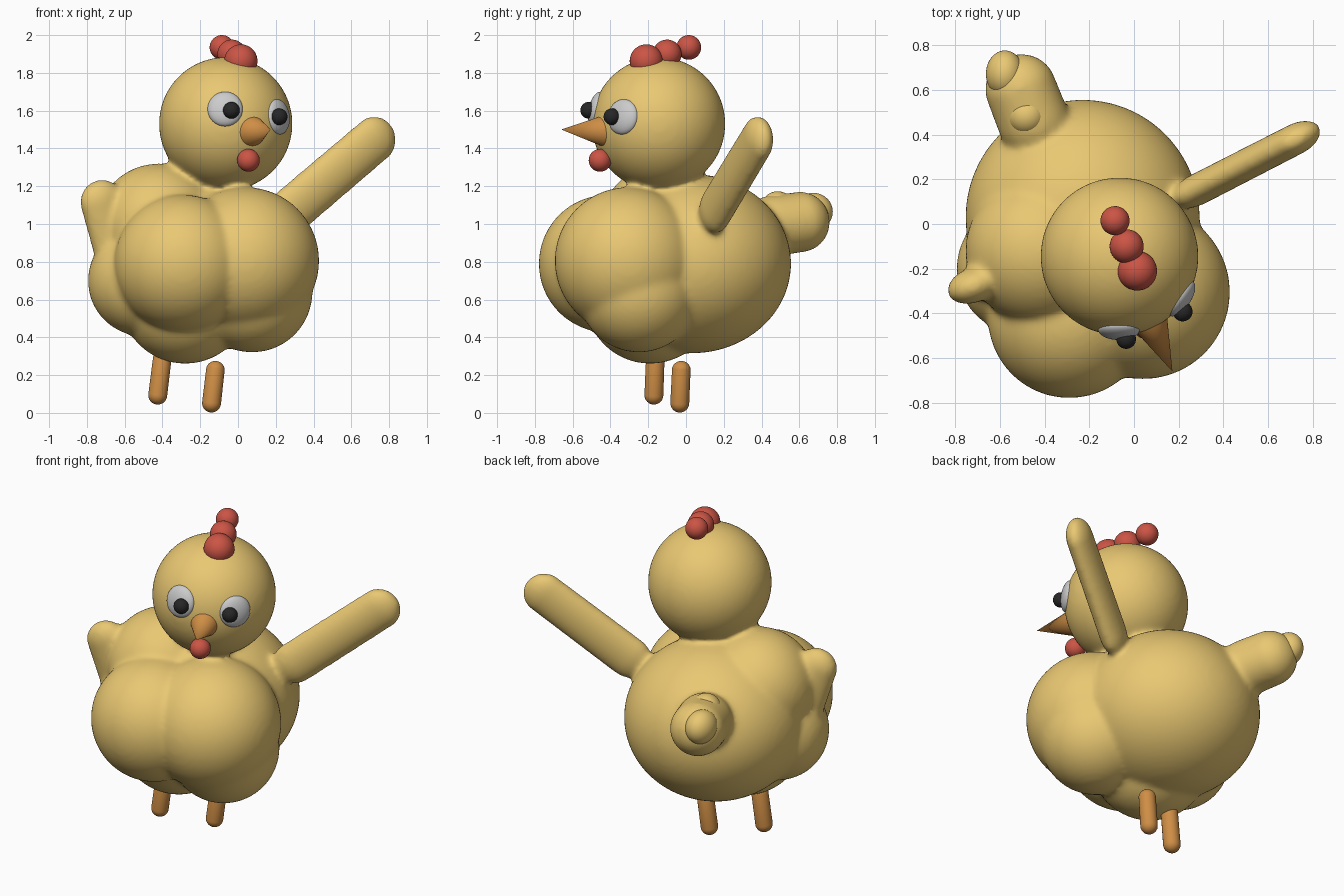
import bpy, bmesh
from mathutils import Vector, Matrix

if "Cube" in bpy.data.objects:
    bpy.data.objects.remove(bpy.data.objects["Cube"])


def material(name, rgb):
    m = bpy.data.materials.new(name)
    m.diffuse_color = (*rgb, 1)
    m.use_nodes = True
    m.node_tree.nodes["Principled BSDF"].inputs["Base Color"].default_value = m.diffuse_color
    return m


YELLOW = material("yellow", (0.82, 0.58, 0.17))
RED = material("red", (0.6, 0.09, 0.06))
ORANGE = material("orange", (0.62, 0.27, 0.06))
BLACK = material("black", (0.02, 0.02, 0.02))
WHITE = material("white", (0.8, 0.8, 0.8))


def frame(axis, up=(0, 0, 1)):
    # local z runs along axis, local x stays as close to up as possible
    z = Vector(axis).normalized()
    y = z.cross(Vector(up)).normalized()
    x = y.cross(z)
    return Matrix((x, y, z)).transposed().to_4x4()


def add_ball(bm, c, r, rot=Matrix()):
    r = (r, r, r) if isinstance(r, (int, float)) else r
    m = Matrix.Translation(c) @ rot @ Matrix.Diagonal((*r, 1))
    bmesh.ops.create_uvsphere(bm, u_segments=64, v_segments=32, radius=1, matrix=m)


def add_capsule(bm, a, b, wide, thin, up=(0, 0, 1)):
    # rounded bar between cap centres a and b, with a flattened section
    a, b = Vector(a), Vector(b)
    new = bmesh.ops.create_uvsphere(bm, u_segments=32, v_segments=16, radius=1)["verts"]
    m, half = frame(b - a, up), (b - a).length / 2
    for v in new:
        z = v.co.z * wide
        z += half if v.co.z > 0.001 else -half
        v.co = (a + b) / 2 + m @ Vector((v.co.x * wide, v.co.y * thin, z))


def finish(bm, name, mat):
    me = bpy.data.meshes.new(name)
    bm.to_mesh(me)
    bm.free()
    for p in me.polygons:
        p.use_smooth = True
    me.materials.append(mat)
    ob = bpy.data.objects.new(name, me)
    bpy.context.collection.objects.link(ob)
    return ob


def ball(name, c, r, mat, rot=Matrix()):
    bm = bmesh.new()
    add_ball(bm, c, r, rot)
    return finish(bm, name, mat)


# Body, breast, thighs, head, wings and tail fused into one soft skin
bm = bmesh.new()
for c, r in [((-0.23, 0.03, 0.79), (0.525, 0.527, 0.475)),  # belly
             ((-0.42, -0.12, 0.985), 0.335),     # right shoulder
             ((-0.29, -0.415, 0.79), 0.365),     # right breast
             ((0.04, -0.305, 0.805), 0.39),      # left breast
             ((-0.5, -0.2, 0.7), 0.295),         # right hip
             ((-0.28, -0.19, 0.605), 0.345),     # right thigh
             ((0.075, -0.25, 0.64), 0.32),       # left thigh
             ((-0.065, -0.145, 1.53), 0.354)]:   # head
    add_ball(bm, c, r)
add_capsule(bm, (0.285, 0.155, 1.075), (0.72, 0.378, 1.445), 0.128, 0.072)
add_capsule(bm, (-0.63, -0.23, 0.8), (-0.72, -0.275, 1.115), 0.122, 0.08, (-1, -0.35, 0))
add_capsule(bm, (-0.45, 0.46, 0.99), (-0.505, 0.6, 1.01), 0.163, 0.163)  # tail
body = finish(bm, "body", YELLOW)
rm = body.modifiers.new("fuse", "REMESH")
rm.mode, rm.voxel_size, rm.use_smooth_shade = "VOXEL", 0.015, True
sm = body.modifiers.new("soften", "SMOOTH")
sm.factor, sm.iterations = 0.5, 18

# Tail tufts
ball("tail_tuft_upper", (-0.48, 0.485, 1.085), 0.088, YELLOW)
ball("tail_tuft_tip", (-0.578, 0.672, 1.065), (0.085, 0.105, 0.1), YELLOW)

# Comb and wattle
for i, (c, r) in enumerate([((-0.085, 0.015, 1.935), 0.065),
                            ((-0.033, -0.1, 1.9), 0.076),
                            ((0.015, -0.21, 1.863), 0.088)]):
    ball(f"comb_{i}", c, r, RED)
ball("wattle", (0.055, -0.455, 1.337), 0.06, RED)

# Eyes: discs lying on the head, with round pupils
head = Vector((-0.065, -0.145, 1.53))
for side, eye, pupil in [("right", (-0.068, -0.473, 1.608), (-0.035, -0.515, 1.602)),
                         ("left", (0.211, -0.333, 1.567), (0.218, -0.392, 1.568))]:
    ball(f"{side}_eye", eye, (0.094, 0.093, 0.042), WHITE, frame(Vector(eye) - head))
    ball(f"{side}_pupil", pupil, 0.044, BLACK)

# Beak
base, tip = Vector((0.06, -0.41, 1.492)), Vector((0.172, -0.66, 1.5))
bm = bmesh.new()
bmesh.ops.create_cone(bm, cap_ends=True, segments=32, radius1=0.092, radius2=0,
                      depth=(tip - base).length,
                      matrix=Matrix.Translation((base + tip) / 2) @ frame(tip - base))
beak = finish(bm, "beak", ORANGE)
bpy.context.view_layer.objects.active = beak
beak.select_set(True)
bpy.ops.object.shade_smooth_by_angle()

# Legs
for side, a, b in [("left", (-0.14, -0.033, 0.052), (-0.12, -0.025, 0.225)),
                   ("right", (-0.425, -0.17, 0.094), (-0.402, -0.163, 0.28))]:
    bm = bmesh.new()
    add_capsule(bm, a, b, 0.05, 0.05, (1, 0, 0))
    finish(bm, f"{side}_leg", ORANGE)
